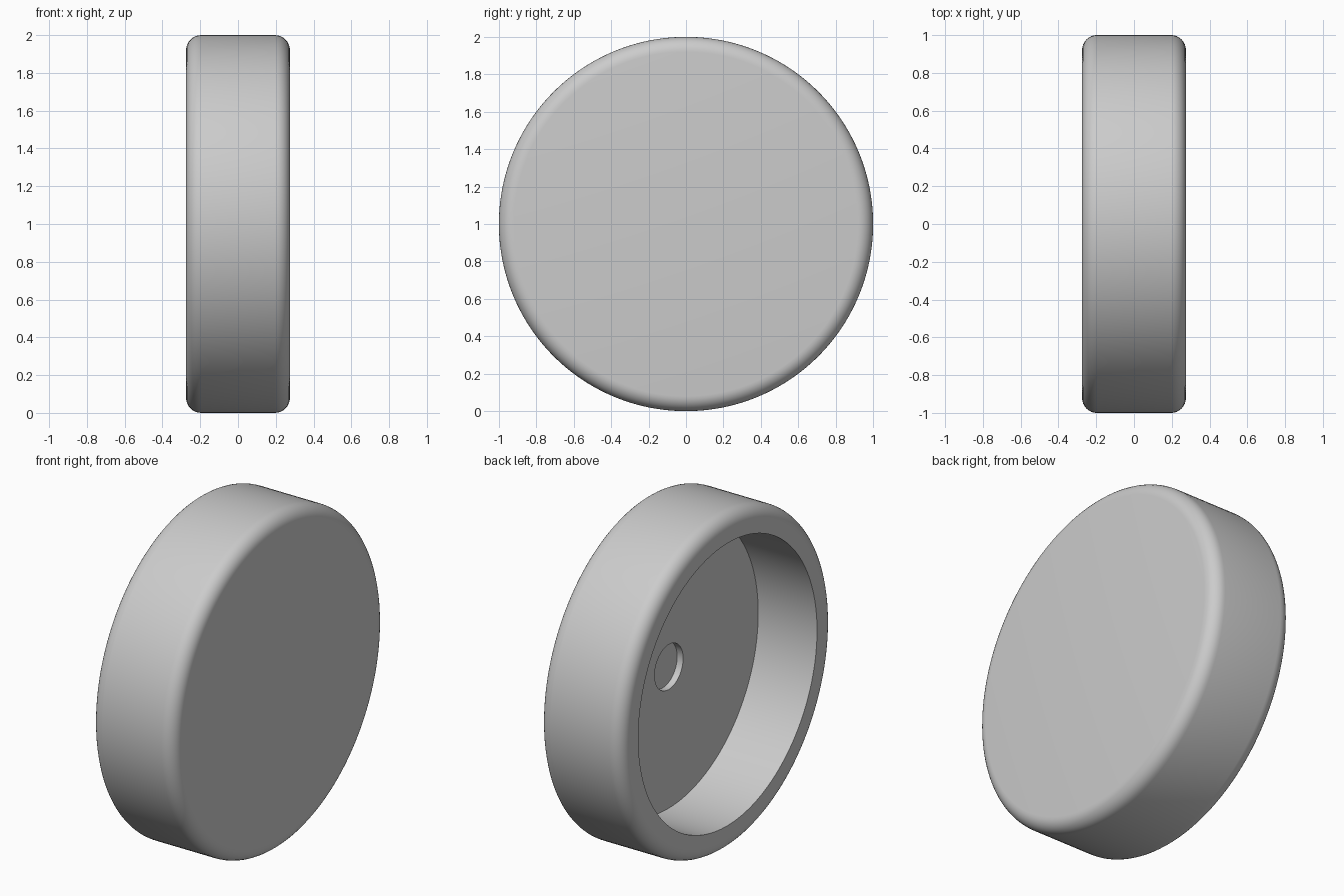
import bpy, bmesh, math
from mathutils import Matrix, Vector

cube = bpy.data.objects.get("Cube")
if cube:
    bpy.data.objects.remove(cube, do_unlink=True)

RADIUS, HALF, FILLET = 1.0, 0.275, 0.08
CAVITY_RADIUS, FLOOR_X = 0.842, 0.113
HOLE_RADIUS, HOLE_X = 0.134, 0.152
SEGMENTS = 160

# Plain grey material
grey = bpy.data.materials.new("light_grey")
grey.use_nodes = True
colour = (0.6, 0.6, 0.6, 1)
grey.diffuse_color = colour
grey.node_tree.nodes["Principled BSDF"].inputs["Base Color"].default_value = colour


def fillet(x, start):
    """Quarter-round corner points (x, radius), starting at an angle."""
    return [(x + FILLET * math.cos(start - i * math.pi / 16),
             RADIUS - FILLET + FILLET * math.sin(start - i * math.pi / 16))
            for i in range(9)]


# Half section: hole, cavity, rim, rounded outside, closed face
profile = [(HOLE_X, 0), (HOLE_X, HOLE_RADIUS), (FLOOR_X, HOLE_RADIUS),
           (FLOOR_X, CAVITY_RADIUS), (-HALF, CAVITY_RADIUS)]
profile += fillet(-HALF + FILLET, math.pi)
profile += fillet(HALF - FILLET, math.pi / 2)
profile += [(HALF, 0)]

# Revolve the section around the x axis
bm = bmesh.new()
verts = [bm.verts.new((x, 0, r)) for x, r in profile]
edges = [bm.edges.new(pair) for pair in zip(verts, verts[1:])]
bmesh.ops.spin(bm, geom=verts + edges, cent=(0, 0, 0), axis=(1, 0, 0),
               angle=math.tau, steps=SEGMENTS, use_merge=True)
bmesh.ops.remove_doubles(bm, verts=bm.verts, dist=1e-5)
bmesh.ops.recalc_face_normals(bm, faces=bm.faces)
bmesh.ops.transform(bm, matrix=Matrix.Translation(Vector((0, 0, RADIUS))), verts=bm.verts)

mesh = bpy.data.meshes.new("round_cap")
bm.to_mesh(mesh)
bm.free()
mesh.materials.append(grey)
cap = bpy.data.objects.new("round_cap", mesh)
bpy.context.collection.objects.link(cap)

# Smooth the curved walls, keep the rims crisp
bpy.ops.object.select_all(action='DESELECT')
cap.select_set(True)
bpy.context.view_layer.objects.active = cap
bpy.ops.object.shade_smooth_by_angle(angle=math.radians(30))
